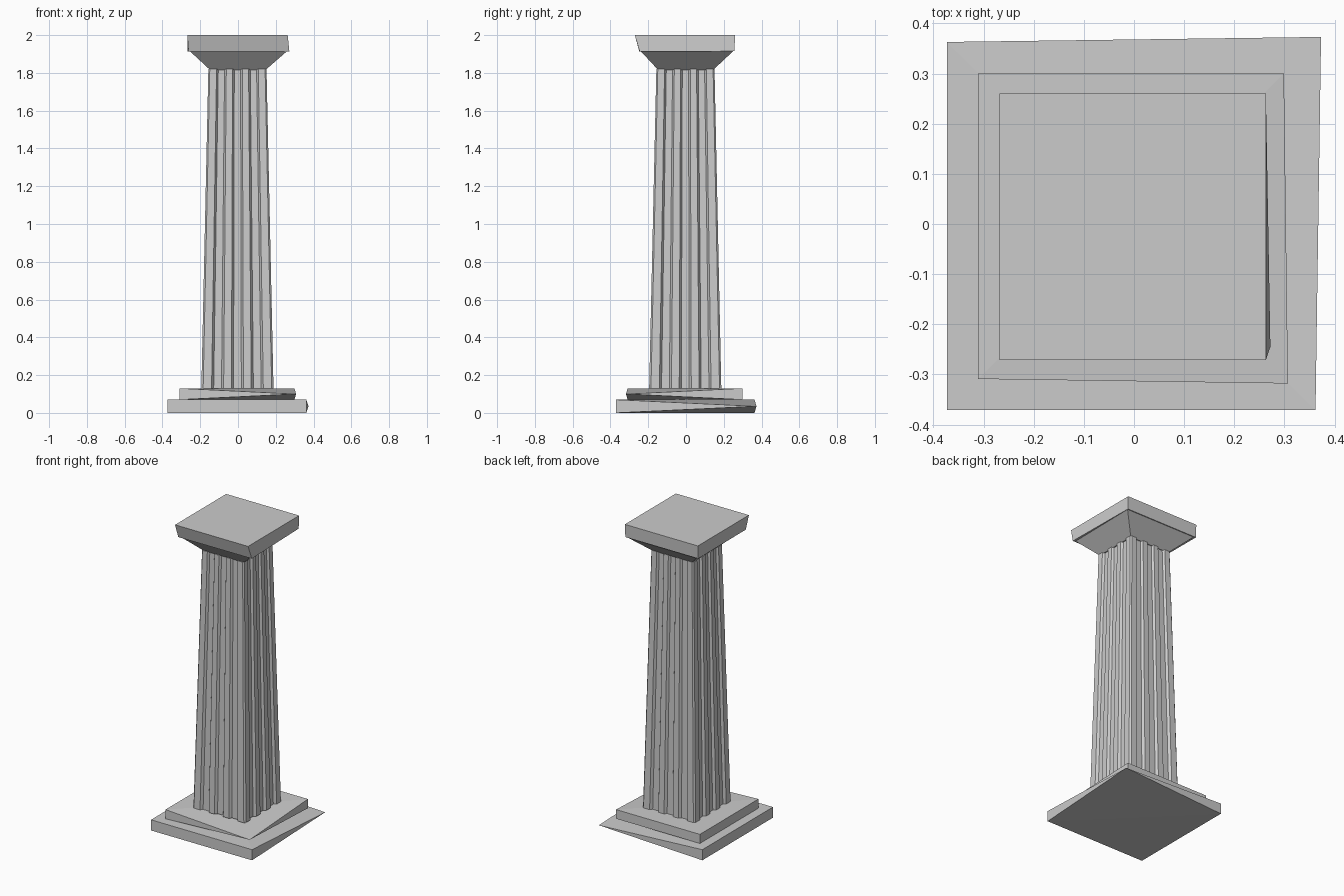
import bpy

if "Cube" in bpy.data.objects:
    bpy.data.objects.remove(bpy.data.objects["Cube"])


def make_object(name, verts, faces):
    mesh = bpy.data.meshes.new(name)
    mesh.from_pydata(verts, [], faces)
    mesh.update()
    obj = bpy.data.objects.new(name, mesh)
    bpy.context.collection.objects.link(obj)
    return obj


def loft(name, lower, upper):
    """Closed solid between two matching counter-clockwise loops."""
    n = len(lower)
    sides = [(i, (i + 1) % n, n + (i + 1) % n, n + i) for i in range(n)]
    caps = [tuple(reversed(range(n))), tuple(range(n, 2 * n))]
    return make_object(name, lower + upper, sides + caps)


def worn_step(name, corners, z0, z1, worn):
    """Square slab whose corner number `worn` is chipped to a single point."""
    a, b, c = [corners[(worn + k) % 4] for k in (1, 2, 3)]
    tip = corners[worn]
    verts = [(*p, z0) for p in (a, b, c)] + [(*p, z1) for p in (a, b, c)]
    verts.append((*tip, (z0 + z1) / 2))
    faces = [(0, 1, 4, 3), (1, 2, 5, 4), (2, 6, 5), (0, 3, 6),
             (3, 4, 5), (3, 5, 6), (2, 1, 0), (2, 0, 6)]
    return make_object(name, verts, faces)


def ring(x0, x1, y0, y1, z):
    return [(x0, y0, z), (x1, y0, z), (x1, y1, z), (x0, y1, z)]


def fluted_ring(half, cx, cy, z):
    """Square outline with three shallow flutes on each side."""
    edge, depth, lip = half * 0.95, half * 0.085, half * 0.03
    side = [(-edge, 0)]
    for k in (-2, 0, 2):
        c, w = k * half * 0.275, half * 0.1375
        side += [(c - w - lip, 0), (c - w + lip, depth),
                 (c + w - lip, depth), (c + w + lip, 0)]
    side.append((edge, 0))
    pts = []
    for turn in range(4):
        for u, d in side:
            x, y = u, -half + d
            for _ in range(turn):
                x, y = -y, x
            pts.append((x + cx, y + cy, z))
    return pts


# stepped base with chipped corners
worn_step("lower_plinth", [(-0.373, -0.371), (0.362, -0.371),
                           (0.373, 0.373), (-0.373, 0.363)], 0, 0.07, 2)
worn_step("upper_plinth", [(-0.311, -0.309), (0.307, -0.318),
                           (0.299, 0.30), (-0.311, 0.30)], 0.07, 0.13, 1)

# tapered fluted shaft
loft("fluted_shaft", fluted_ring(0.191, -0.003, -0.004, 0.13),
     fluted_ring(0.154, -0.003, -0.003, 1.82))

# flared capital
loft("capital_flare", ring(-0.147, 0.145, -0.147, 0.143, 1.815),
     ring(-0.255, 0.26, -0.24, 0.25, 1.915))

# slightly skewed top slab
loft("top_slab", [(-0.262, -0.247, 1.912), (0.272, -0.245, 1.912),
                  (0.262, 0.256, 1.915), (-0.268, 0.256, 1.915)],
     ring(-0.268, 0.263, -0.271, 0.26, 2.0))
